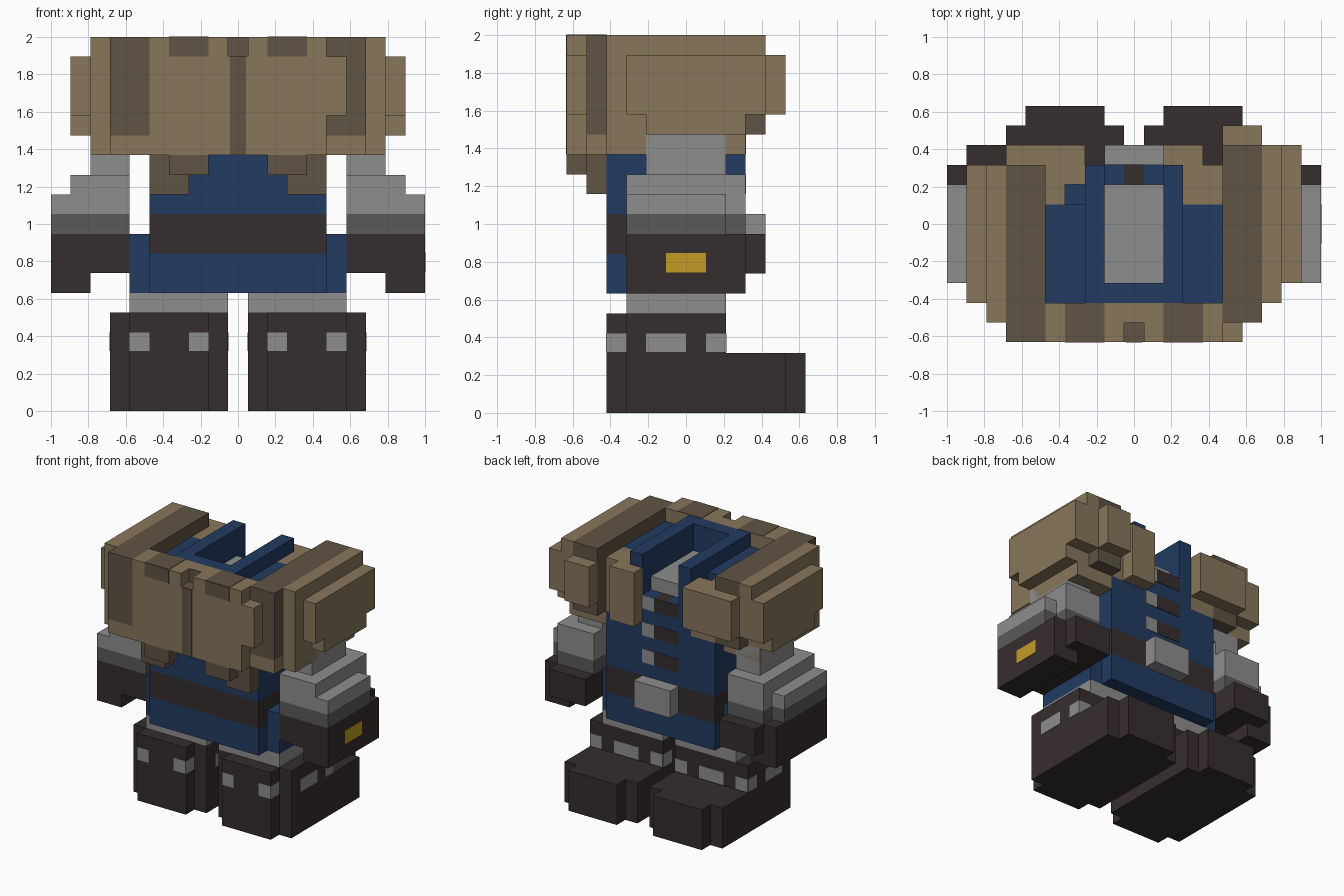
import bpy

if "Cube" in bpy.data.objects:
    bpy.data.objects.remove(bpy.data.objects["Cube"])

U = 2 / 19  # one grid block


def linear(c):
    c /= 255
    return c / 12.92 if c <= 0.04045 else ((c + 0.055) / 1.055) ** 2.4


def material(name, r, g, b):
    m = bpy.data.materials.new(name)
    m.diffuse_color = (linear(r), linear(g), linear(b), 1)
    m.use_nodes = True
    m.node_tree.nodes["Principled BSDF"].inputs["Base Color"].default_value = m.diffuse_color
    return m


TAN = material("tan fur", 136, 118, 91)
BROWN = material("brown fur", 96, 84, 68)
BLUE = material("blue cloth", 34, 59, 98)
GREY = material("light grey", 141, 141, 141)
STEEL = material("dark grey", 90, 90, 90)
DARK = material("dark leather", 54, 45, 46)
GOLD = material("gold", 194, 155, 38)

QUADS = [(0, 3, 2, 1), (4, 5, 6, 7), (0, 1, 5, 4), (1, 2, 6, 5), (2, 3, 7, 6), (3, 0, 4, 7)]


def blocks(name, mat, boxes, side=1, dy=0):
    """Boxes (x0, x1, y0, y1, z0, z1) in block units; side=-1 mirrors in x."""
    verts, faces = [], []
    for x0, x1, y0, y1, z0, z1 in boxes:
        if side < 0:
            x0, x1 = -x1, -x0
        n = len(verts)
        for z in (z0, z1):
            for x, y in ((x0, y0), (x1, y0), (x1, y1), (x0, y1)):
                verts.append((x * U, (y + dy) * U, z * U))
        faces += [tuple(n + i for i in q) for q in QUADS]
    me = bpy.data.meshes.new(name)
    me.from_pydata(verts, [], faces)
    me.materials.append(mat)
    ob = bpy.data.objects.new(name, me)
    bpy.context.collection.objects.link(ob)
    return ob


E = 0.03  # thickness of painted plates, in blocks

for side, tag in ((1, "right"), (-1, "left")):
    # boots with cut corners and a longer toe
    blocks(tag + "_boot", DARK, [
        (0.5, 6.5, -3, 5, 0, 3), (1.5, 5.5, -4, -3, 0, 5),
        (1.5, 5.5, 5, 6, 0, 3), (0.5, 6.5, -3, 2, 3, 5)], side)
    # stud band around the boot
    studs = [(a, b, -4 - E, -4, 3.05, 4) for a, b in ((1.5, 2.5), (4.5, 5.5))]
    studs += [(a, b, 2, 2 + E, 3.05, 4) for a, b in ((0.5, 1.5), (2.5, 4.5), (5.5, 6.5))]
    for x, cut in ((6.5, 5.5), (0.5 - E, 1.5 - E)):
        studs += [(x, x + E, a, b, 3.05, 4) for a, b in ((-2, 0), (1, 2))]
        studs.append((cut, cut + E, -4, -3, 3.05, 4))
    blocks(tag + "_boot_studs", GREY, studs, side)
    # trouser leg
    blocks(tag + "_leg", GREY, [(0.5, 5.5, -3, 2, 5, 6)], side)

    # stepped sleeve, cuff and glove
    blocks(tag + "_sleeve", GREY, [
        (5.5, 7.5, -2, 2, 12, 14), (5.5, 8.5, -3, 3, 10, 11),
        (5.5, 8.5, -3, 3, 11, 12), (8.5, 9.5, -3, 2, 10, 11)], side)
    blocks(tag + "_cuff", STEEL, [
        (5.5, 8.5, -3, 3, 9, 10), (8.5, 9.5, -3, 2, 9, 10)], side)
    blocks(tag + "_glove", DARK, [
        (5.5, 7.5, -3, 3, 7, 9), (7.5, 9.5, -3, 3, 6, 9),
        (5.5, 8.5, 3, 4, 7, 9)], side)

    # fur collar, the left half sits one block further back
    dy = 0 if side > 0 else -1
    blocks(tag + "_fur_band", BROWN, [(4.5, 6.5, -5, 4, 14, 19)], side, dy)
    blocks(tag + "_fur_side", TAN, [
        (6.5, 7.5, -4, 4, 15, 19), (6.5, 7.5, -4, 3, 14, 15),
        (4.5, 7.5, -4, 3, 13, 14), (7.5, 8.5, -3, 4, 15, 18),
        (7.5, 8.5, -2, 3, 14, 15), (4.5, 6.5, 4, 5, 15, 18)], side, dy)
    blocks(tag + "_hanging_fur", BROWN, [
        (2.5, 4.5, -5, -4, 11, 13), (1.5, 3.5, -6, -5, 12, 13)], side)
    # jacket collar wall
    blocks(tag + "_collar_wall", BLUE, [
        (1.5, 2.5, -4, 3, 14, 19), (0.5, 1.5, 2, 3, 14, 16),
        (2.5, 4.5, -4, 1, 12, 18)], side)
    # brown pads on the rear fur
    blocks(tag + "_fur_pad", BROWN, [
        (1.5, 3.5, -6 - E, -6, 18, 19), (1.5, 3.5, -6, -4, 18.97, 19 + E)], side)

# front fur flaps
blocks("right_fur_flap", TAN, [
    (2.5, 4.5, 1, 3, 14, 18), (1.5, 3.5, 3, 4, 14, 18)])
blocks("left_fur_flap", TAN, [
    (3.5, 4.5, 1, 2, 14, 18), (2.5, 4.5, 2, 3, 14, 18),
    (2.5, 4.5, 3, 4, 15, 18)], -1)

# rear fur wall with a notch in the middle
blocks("rear_fur", TAN, [
    (-4.5, -0.5, -6, -4, 13, 19), (0.5, 4.5, -6, -4, 13, 19),
    (-0.5, 0.5, -6, -5, 13, 18), (-0.5, 0.5, -5, -4, 13, 19),
    (4.5, 5.5, -6, -5, 15, 18), (4.5, 6.5, -5, -4, 13, 14),
    (-6.5, -4.5, -6, -4, 13, 14)])
blocks("rear_fur_seam", BROWN, [
    (-0.4, 0.4, -6 - E, -6, 13, 18), (-0.5, 0.5, -6, -5, 18, 18 + E),
    (-0.5, 0.5, -5 - E, -5, 18, 19)])

# jacket, skirt and back of the collar
blocks("jacket", BLUE, [
    (-4.5, 4.5, -4, 3, 6, 8), (-4.5, 4.5, -4, 3, 10, 12),
    (-4.5, 4.5, -4, 3, 12, 14),
    (-5.5, -4.5, -3, 2, 6, 9), (4.5, 5.5, -3, 2, 6, 9),
    (-1.5, 1.5, -4, -3, 14, 19), (-0.5, 0.5, 2, 3, 14, 15)])
blocks("belt", DARK, [(-4.5, 4.5, -4, 3, 8, 10)])
blocks("belt_buckle", GREY, [(-1.5, 1.5, 3, 4, 8, 10)])
blocks("neck", GREY, [(-1.5, 1.5, -3, 2, 14, 17)])
# shoulders joining jacket and sleeves
blocks("shoulders", GREY, [(4.5, 5.5, -2, 2, 13, 14), (-5.5, -4.5, -2, 2, 13, 14)])

# jacket fasteners
blocks("top_fastener", DARK, [(-0.5, 0.5, 2, 3, 15, 16)])
blocks("fastener_bars", DARK, [(-1.5, 0.5, 3, 3 + E, z, z + 1) for z in (11, 13, 15)])
blocks("fastener_ends", GREY, [(0.5, 1.5, 3, 3 + E, z, z + 1) for z in (11, 13, 15)])

# gold badge on the right glove
blocks("glove_badge", GOLD, [(9.44, 9.5 + E, -1, 1, 7.05, 8.05)])
